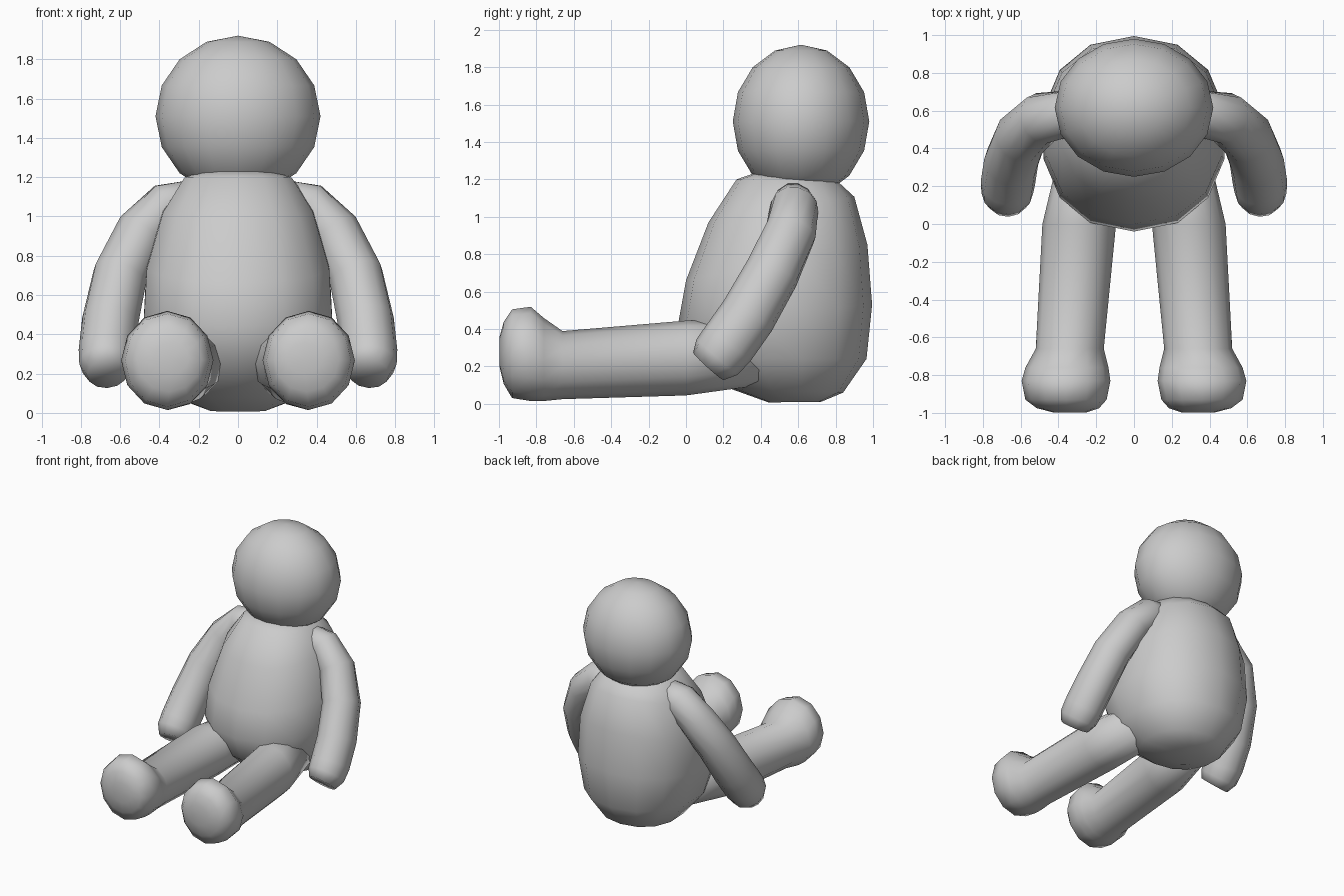
import bpy, bmesh
from math import sin, cos, pi, copysign
from mathutils import Vector as V

if "Cube" in bpy.data.objects:
    bpy.data.objects.remove(bpy.data.objects["Cube"])


def loft(name, rings, sides, power=1.0, mirror=False):
    """Skin rings given as (centre, half axis u, half axis v); close both ends with fans."""
    bm = bmesh.new()
    curve = lambda a: copysign(abs(a) ** power, a)
    loops = []
    for c, u, v in rings:
        angles = [2 * pi * i / sides for i in range(sides)]
        loops.append([bm.verts.new(c + u * curve(sin(t)) + v * curve(cos(t))) for t in angles])
    for a, b in zip(loops, loops[1:]):
        for i in range(sides):
            j = (i + 1) % sides
            bm.faces.new((a[i], a[j], b[j], b[i]))
    for loop in (loops[0], loops[-1]):
        pole = bm.verts.new(sum((p.co for p in loop), V()) / sides)
        for i in range(sides):
            bm.faces.new((loop[i], loop[(i + 1) % sides], pole))
    bmesh.ops.recalc_face_normals(bm, faces=bm.faces)
    mesh = bpy.data.meshes.new(name)
    bm.to_mesh(mesh)
    bm.free()
    mesh.polygons.foreach_set("use_smooth", [True] * len(mesh.polygons))
    ob = bpy.data.objects.new(name, mesh)
    bpy.context.collection.objects.link(ob)
    if mirror:
        ob.modifiers.new("mirror", "MIRROR").use_mirror_merge = False
    return ob


# Torso: front y, z / back y, z / half width of each tilted ring
torso = [(.44, .008, .72, .01, .14), (.24, .08, .84, .06, .30), (.04, .24, .965, .24, .43),
         (-.04, .44, .995, .53, .49), (0, .66, .97, .85, .475), (.12, .97, .90, 1.107, .39),
         (.27, 1.2, .81, 1.19, .28), (.37, 1.235, .72, 1.21, .2)]
rings = []
for fy, fz, by, bz, w in torso:
    f, b = V((0, fy, fz)), V((0, by, bz))
    rings.append(((f + b) / 2, V((w, 0, 0)), (b - f) / 2))
loft("torso", rings, 14, 0.9)

# Head
bpy.ops.mesh.primitive_uv_sphere_add(segments=16, ring_count=8, radius=1, location=(0, .615, 1.51))
head = bpy.context.object
head.name = "head"
head.scale = (.42, .365, .41)
bpy.ops.object.shade_smooth()

# Arms: centre and radius along the path, from inside the shoulder to the hand
arm = [(.18, .58, 1.10, .10), (.36, .58, 1.05, .13), (.49, .56, .92, .14), (.60, .46, .70, .148),
       (.65, .33, .47, .152), (.667, .22, .315, .152), (.67, .165, .25, .145), (.665, .12, .2, .11)]
pts = [V(p[:3]) for p in arm]
rings = []
for i, p in enumerate(pts):
    t = (pts[min(i + 1, len(pts) - 1)] - pts[max(i - 1, 0)]).normalized()
    u = t.cross(V((0, 1, -1))).normalized()
    r = arm[i][3]
    rings.append((p, u * r * .95, u.cross(t) * r))
loft("arms", rings, 12, mirror=True)

# Legs with feet: centre, half width, half height of each ring
leg = [(.22, .40, .27, .17, .17), (.29, 0, .245, .195, .20), (.34, -.66, .207, .18, .182),
       (.355, -.76, .237, .22, .222), (.36, -.83, .267, .235, .252), (.36, -.93, .268, .215, .237),
       (.35, -.975, .272, .165, .165), (.34, -.997, .278, .09, .08)]
rings = [(V((x, y, z)), V((w, 0, 0)), V((0, 0, h))) for x, y, z, w, h in leg]
loft("legs", rings, 12, mirror=True)
